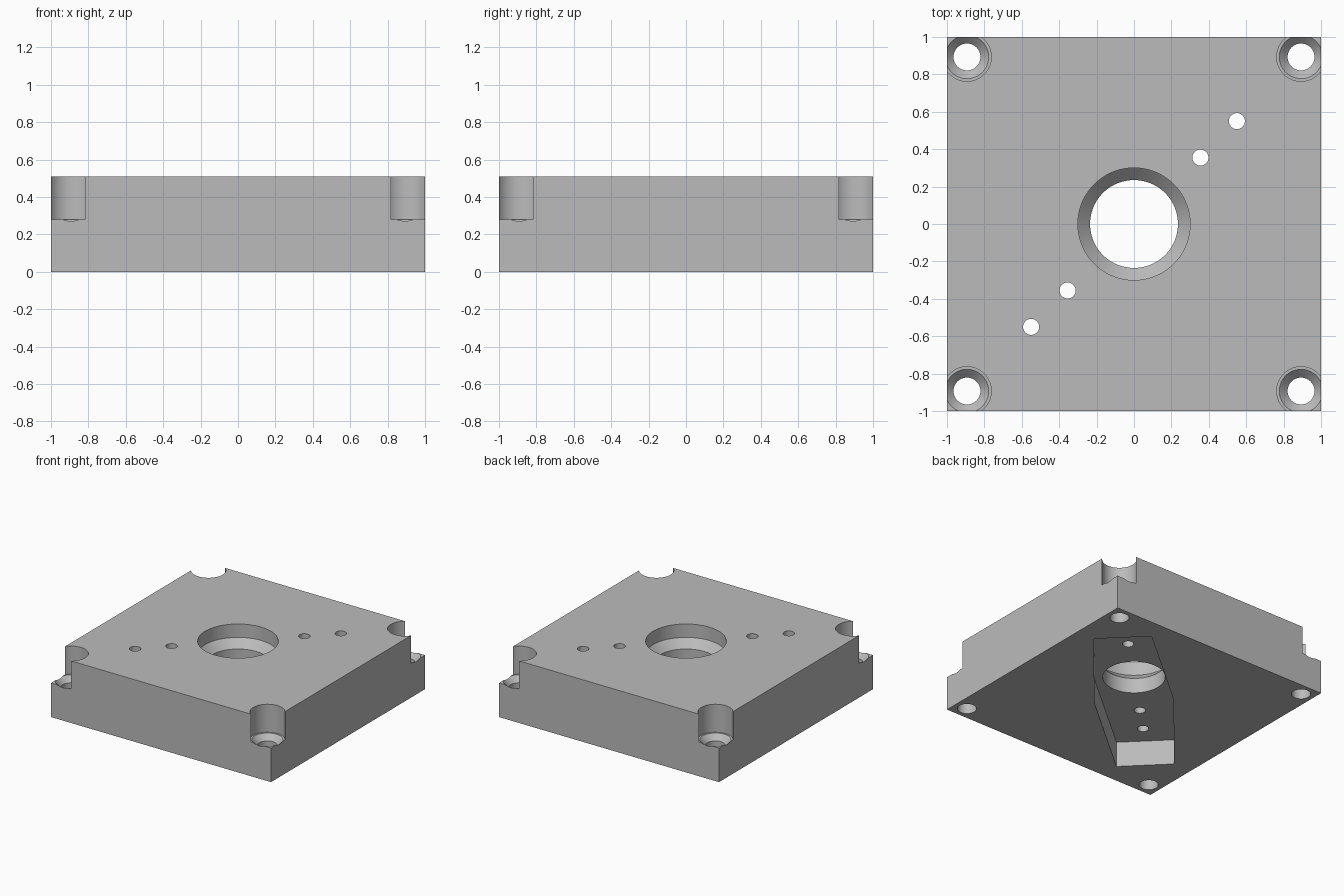
import bpy, bmesh, math
from mathutils import Vector

if "Cube" in bpy.data.objects:
    bpy.data.objects.remove(bpy.data.objects["Cube"], do_unlink=True)

H = 0.51        # plate thickness
LEDGE = 0.28    # corner counterbore floor
FLOOR = 0.21    # underside pocket ceiling

metal = bpy.data.materials.new("grey metal")
metal.use_nodes = True
grey = (0.5, 0.5, 0.5, 1)
metal.diffuse_color = grey
metal.node_tree.nodes["Principled BSDF"].inputs["Base Color"].default_value = grey


def make(name, bm):
    bmesh.ops.recalc_face_normals(bm, faces=bm.faces)
    mesh = bpy.data.meshes.new(name)
    bm.to_mesh(mesh)
    bm.free()
    mesh.materials.append(metal)
    obj = bpy.data.objects.new(name, mesh)
    bpy.context.collection.objects.link(obj)
    return obj


def prism(name, points, z0, z1):
    bm = bmesh.new()
    face = bm.faces.new([bm.verts.new((x, y, z0)) for x, y in points])
    top = bmesh.ops.extrude_face_region(bm, geom=[face])["geom"]
    verts = [v for v in top if isinstance(v, bmesh.types.BMVert)]
    bmesh.ops.translate(bm, verts=verts, vec=(0, 0, z1 - z0))
    return make(name, bm)


def turned(name, x, y, profile, n=64):
    """Solid of revolution from (radius, z) pairs, capped at both ends."""
    bm = bmesh.new()
    rings = [[bm.verts.new((x + r * math.cos(i * math.tau / n),
                            y + r * math.sin(i * math.tau / n), z))
              for i in range(n)] for r, z in profile]
    for a, b in zip(rings, rings[1:]):
        for i in range(n):
            j = (i + 1) % n
            bm.faces.new((a[i], a[j], b[j], b[i]))
    bm.faces.new(rings[0])
    bm.faces.new(rings[-1])
    return make(name, bm)


plate = prism("mounting_plate", [(-1, -1), (1, -1), (1, 1), (-1, 1)], 0, H)
cutters = []

# Diagonal underside pocket, widest in the middle
along, across = Vector((1, 1)).normalized(), Vector((-1, 1)).normalized()
outline = [(0.965, -0.217), (0.965, 0.217), (0, 0.3),
           (-0.965, 0.217), (-0.965, -0.217), (0, -0.3)]
cutters.append(prism("pocket_cutter",
                     [along * a + across * b for a, b in outline], -0.1, FLOOR))

# Stepped centre bore with a conical seat
cutters.append(turned("bore_cutter", 0, 0,
                      [(0.235, 0.1), (0.235, 0.335), (0.3, 0.4), (0.3, 0.6)], 96))

# Small through holes along the pocket
for d in (-0.55, -0.355, 0.355, 0.55):
    cutters.append(turned("pin_hole_cutter", d, d, [(0.043, 0.1), (0.043, 0.6)], 32))

# Corner screw holes: open counterbore, countersink and through hole
C = 0.893
for sx in (-1, 1):
    for sy in (-1, 1):
        x, y = sx * C, sy * C
        cutters.append(turned("counterbore_cutter", x, y,
                              [(0.13, LEDGE), (0.13, 0.6)]))
        cutters.append(turned("screw_hole_cutter", x, y,
                              [(0.072, -0.1), (0.072, LEDGE - 0.044),
                               (0.116, LEDGE), (0.116, LEDGE + 0.05)]))
        cutters.append(prism("corner_cutter",
                             [(x, y), (sx * 1.1, y), (sx * 1.1, sy * 1.1), (x, sy * 1.1)],
                             LEDGE, 0.6))

for cutter in cutters:
    cutter.hide_render = True
    mod = plate.modifiers.new("cut", "BOOLEAN")
    mod.operation = "DIFFERENCE"
    mod.solver = "EXACT"
    mod.object = cutter

# Bake the cuts, then drop the helpers
bpy.context.view_layer.objects.active = plate
plate.select_set(True)
for mod in list(plate.modifiers):
    bpy.ops.object.modifier_apply(modifier=mod.name)
for cutter in cutters:
    bpy.data.objects.remove(cutter, do_unlink=True)
bpy.ops.object.select_all(action="DESELECT")
plate.select_set(True)
bpy.ops.object.shade_smooth_by_angle(angle=math.radians(30))
